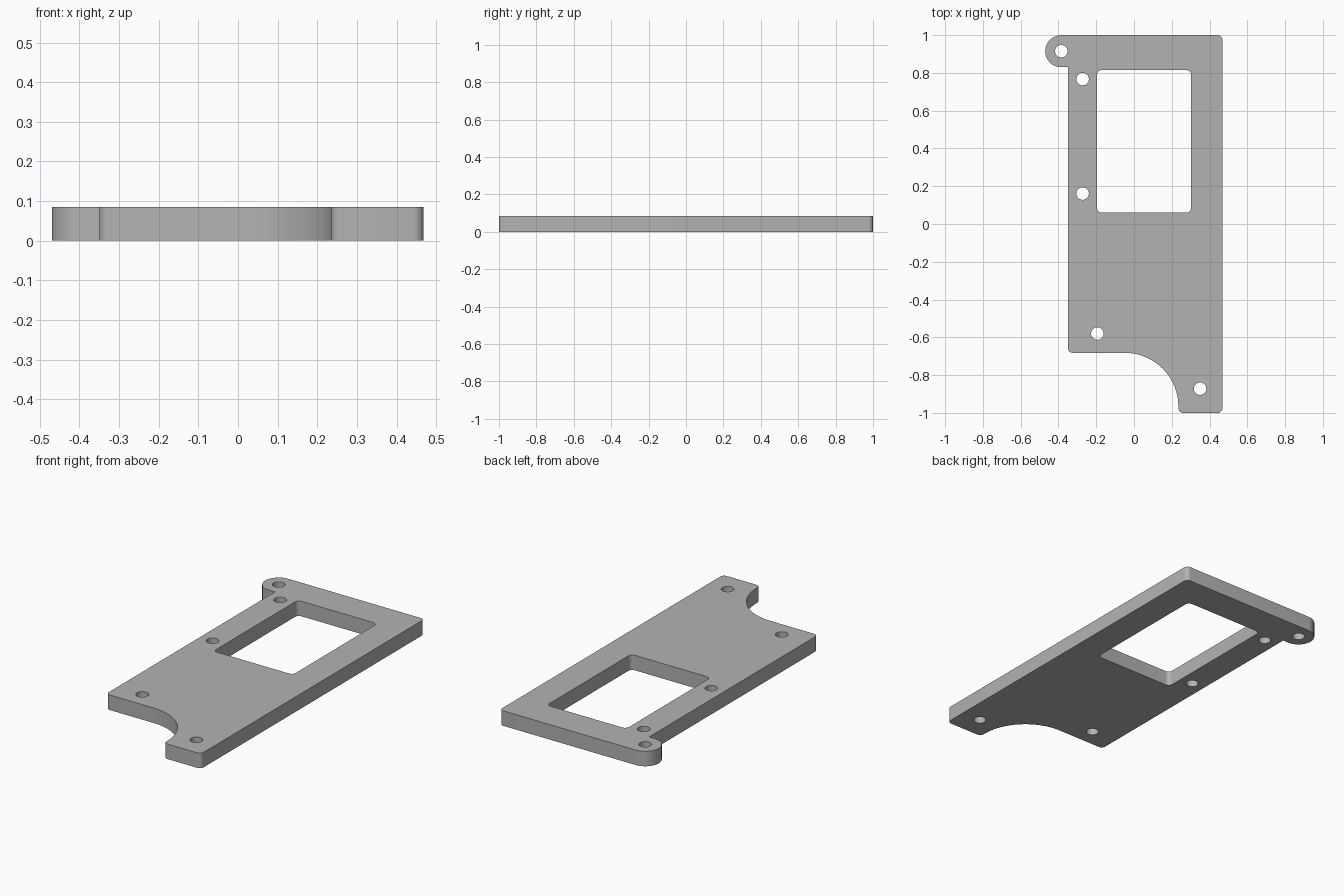
import bpy
import bmesh
from math import cos, sin, radians

cube = bpy.data.objects.get("Cube")
if cube:
    bpy.data.objects.remove(cube, do_unlink=True)

THICKNESS = 0.085
CORNER = 0.025
HOLE_RADIUS = 0.033


def arc(cx, cy, r, start, end, steps=8):
    """Points along an arc, angles in degrees."""
    angles = [radians(start + (end - start) * i / steps) for i in range(steps + 1)]
    return [(cx + r * cos(a), cy + r * sin(a)) for a in angles]


def corner(x, y, sx, sy, start):
    """Rounded corner at (x, y); sx, sy point from the corner into the plate."""
    return arc(x + sx * CORNER, y + sy * CORNER, CORNER, start, start + 90)


def rounded_rectangle(x0, x1, y0, y1):
    return (corner(x1, y1, -1, -1, 0) + corner(x0, y1, 1, -1, 90)
            + corner(x0, y0, 1, 1, 180) + corner(x1, y0, -1, 1, 270))


def circle(cx, cy):
    return arc(cx, cy, HOLE_RADIUS, 0, 360, 32)[:-1]


# Outer outline: rounded ear, straight sides, concave cut-out and foot
left, right, step_y, foot_x, cut_r = -0.35, 0.468, -0.682, 0.235, 0.285
ear = (-0.385, 0.915)
outline = (corner(right, 1, -1, -1, 0)
           + arc(*ear, 0.085, 90, 270, 32)
           + [(left, ear[1] - 0.085)]
           + corner(left, step_y, 1, 1, 180)
           + arc(foot_x - cut_r, step_y - cut_r, cut_r, 90, 0, 32)
           + corner(foot_x, -1, 1, 1, 180)
           + corner(right, -1, -1, 1, 270))

# Window and screw holes
window = rounded_rectangle(-0.196, 0.302, 0.06, 0.815)
screw_holes = [ear, (-0.272, 0.767), (-0.272, 0.161), (-0.194, -0.58), (0.35, -0.872)]

# Fill the flat profile, then extrude it to the plate thickness
bm = bmesh.new()
for loop in [outline, window] + [circle(*p) for p in screw_holes]:
    verts = [bm.verts.new((x, y, 0)) for x, y in loop]
    for a, b in zip(verts, verts[1:] + verts[:1]):
        bm.edges.new((a, b))
bmesh.ops.triangle_fill(bm, edges=bm.edges[:], use_beauty=True, normal=(0, 0, 1))
result = bmesh.ops.extrude_face_region(bm, geom=bm.faces[:], use_keep_orig=True)
top = [g for g in result["geom"] if isinstance(g, bmesh.types.BMVert)]
bmesh.ops.translate(bm, verts=top, vec=(0, 0, THICKNESS))
bmesh.ops.recalc_face_normals(bm, faces=bm.faces[:])

mesh = bpy.data.meshes.new("mounting_plate")
bm.to_mesh(mesh)
bm.free()
plate = bpy.data.objects.new("mounting_plate", mesh)
bpy.context.collection.objects.link(plate)

# Plain grey finish
grey = bpy.data.materials.new("plain_grey")
grey.use_nodes = True
grey.diffuse_color = (0.45, 0.45, 0.45, 1)
grey.node_tree.nodes["Principled BSDF"].inputs["Base Color"].default_value = grey.diffuse_color
mesh.materials.append(grey)

# Smooth curved walls, keep the rims sharp
bpy.ops.object.select_all(action="DESELECT")
plate.select_set(True)
bpy.context.view_layer.objects.active = plate
bpy.ops.object.shade_smooth_by_angle(angle=radians(30))
